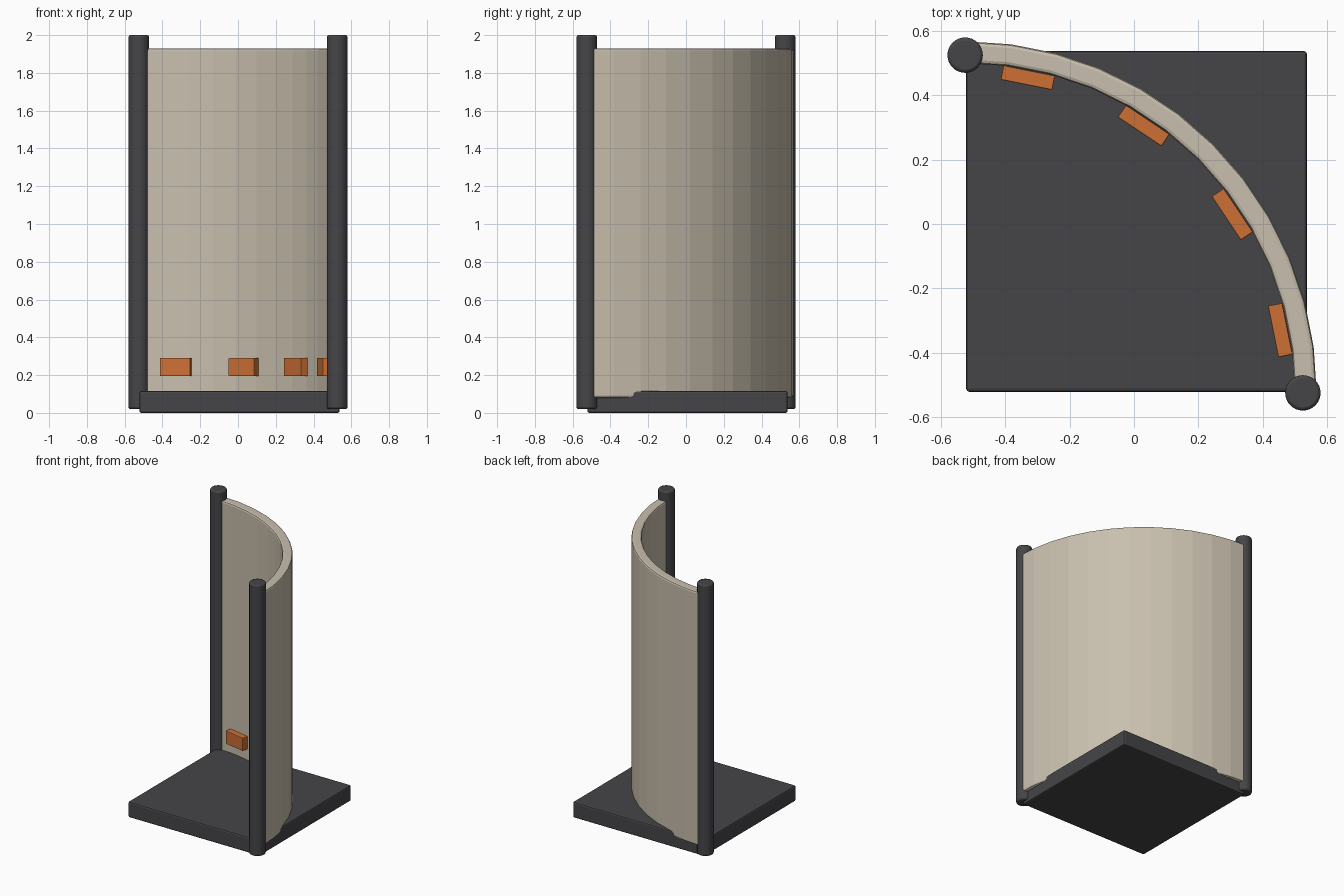
import bpy, bmesh
from math import sin, cos, pi, radians

cube = bpy.data.objects.get("Cube")
if cube:
    bpy.data.objects.remove(cube, do_unlink=True)


def material(name, rgb):
    m = bpy.data.materials.new(name)
    m.use_nodes = True
    m.diffuse_color = (*rgb, 1)
    bsdf = next(n for n in m.node_tree.nodes if n.type == "BSDF_PRINCIPLED")
    bsdf.inputs["Base Color"].default_value = (*rgb, 1)
    return m


charcoal = material("charcoal", (0.06, 0.06, 0.066))
beige = material("warm beige", (0.58, 0.52, 0.42))
orange = material("orange", (0.61, 0.16, 0.035))


def finish(obj, name, mat, bevel=0, segments=2):
    obj.name = obj.data.name = name
    obj.data.materials.append(mat)
    if bevel:
        mod = obj.modifiers.new("edge_bevel", "BEVEL")
        mod.width = bevel
        mod.segments = segments
        mod.limit_method = "ANGLE"
        mod.angle_limit = radians(40)
    return obj


def box(name, centre, size, mat, bevel=0, turn=0):
    bpy.ops.mesh.primitive_cube_add(size=1, location=centre, rotation=(0, 0, turn))
    obj = bpy.context.object
    obj.scale = size
    bpy.ops.object.transform_apply(location=False, rotation=False, scale=True)
    return finish(obj, name, mat, bevel)


# Square floor slab
box("base_slab", (0.008, 0.008, 0.0575), (1.06, 1.06, 0.115), charcoal, 0.01)

# Round posts at the two ends of the curved wall
for name, side in (("right_post", -1), ("left_post", 1)):
    bpy.ops.mesh.primitive_cylinder_add(vertices=32, radius=0.055, depth=1.98,
                                        location=(0.525 * side, -0.525 * side, 1.01))
    finish(bpy.context.object, name, charcoal, 0.01)
    bpy.ops.object.shade_smooth_by_angle(angle=radians(35))

# Faceted quarter-circle wall, centred on the front corner of the slab
CORNER = -0.525
INNER, OUTER = 1.025, 1.093
STEPS = 12
bm = bmesh.new()
rings = []
for i in range(STEPS + 1):
    a = i / STEPS * pi / 2
    rings.append([bm.verts.new((CORNER + r * cos(a), CORNER + r * sin(a), z))
                  for r, z in ((INNER, 0.08), (OUTER, 0.08), (OUTER, 1.93), (INNER, 1.93))])
for p, q in zip(rings, rings[1:]):
    for k in range(4):
        n = (k + 1) % 4
        bm.faces.new((p[k], p[n], q[n], q[k]))
bm.faces.new(rings[0])
bm.faces.new(rings[-1])
bmesh.ops.recalc_face_normals(bm, faces=bm.faces)
mesh = bpy.data.meshes.new("curved_wall")
bm.to_mesh(mesh)
bm.free()
wall = bpy.data.objects.new("curved_wall", mesh)
bpy.context.collection.objects.link(wall)
finish(wall, "curved_wall", beige, 0.012)

# Four orange blocks along the inside of the wall
for i in range(4):
    a = radians(11.25 + 22.5 * i)
    box(f"wall_block_{i + 1}",
        (CORNER + 0.999 * cos(a), CORNER + 0.999 * sin(a), 0.243),
        (0.045, 0.163, 0.095), orange, 0.003, a)
